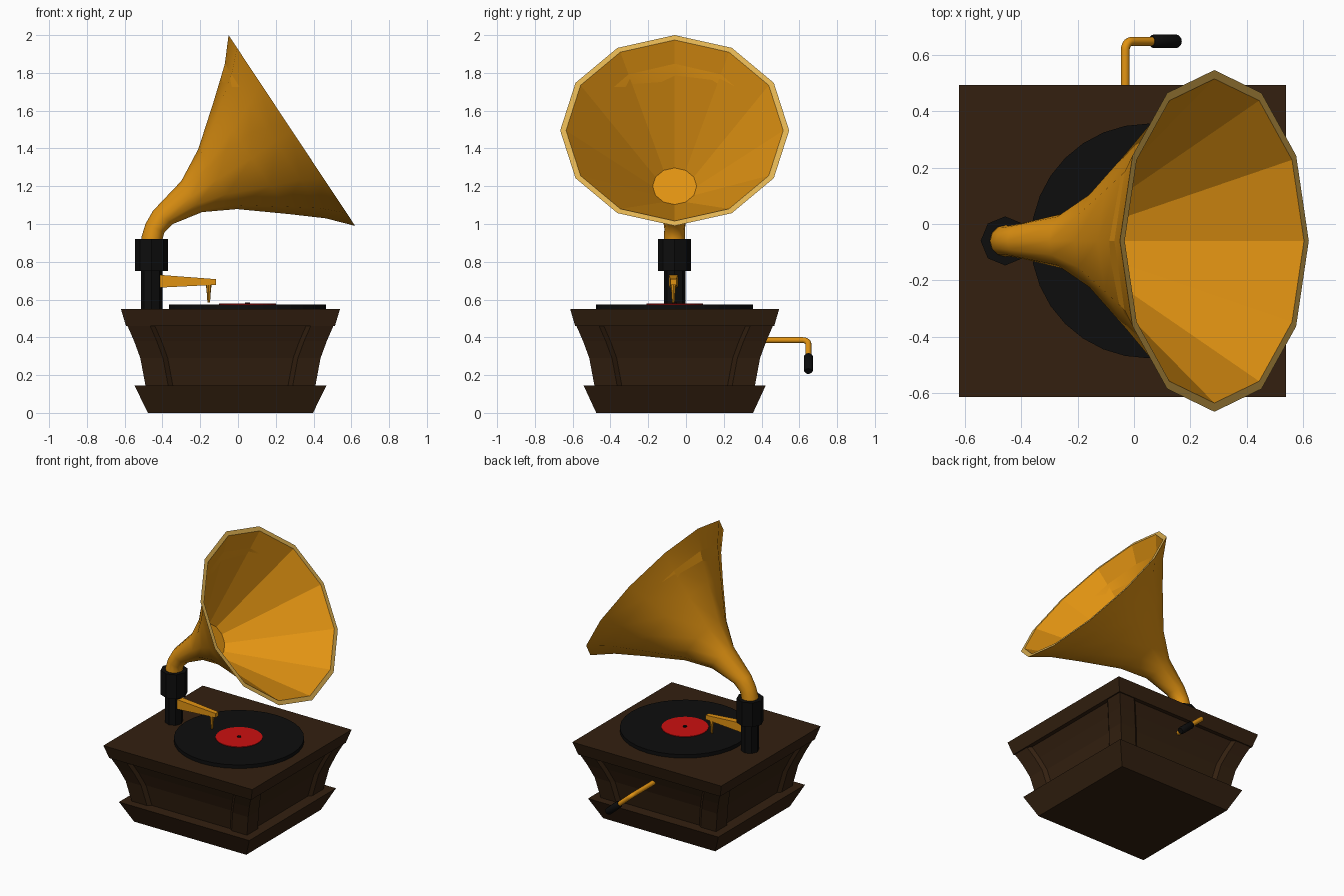
import bpy, bmesh, math
from mathutils import Vector

if "Cube" in bpy.data.objects:
    bpy.data.objects.remove(bpy.data.objects["Cube"])

CX, CY = -0.04, -0.06          # cabinet centre
PX = -0.457                    # pillar centre x


def material(name, rgb):
    m = bpy.data.materials.new(name)
    m.diffuse_color = (*rgb, 1)
    m.use_nodes = True
    m.node_tree.nodes["Principled BSDF"].inputs["Base Color"].default_value = m.diffuse_color
    return m


WOOD = material("dark_wood", (0.033, 0.0144, 0.005))
BLACK = material("black", (0.004, 0.004, 0.004))
RED = material("label_red", (0.60, 0.005, 0.005))
GOLD = material("brass", (0.75, 0.29, 0.006))
PALE = material("pale_brass", (0.75, 0.45, 0.085))


def loft(name, rings, *mats):
    """Skin a list of equal-length point rings and cap both ends."""
    bm = bmesh.new()
    vs = [[bm.verts.new(p) for p in r] for r in rings]
    n = len(vs[0])
    for k, (a, b) in enumerate(zip(vs, vs[1:])):
        for i in range(n):
            f = bm.faces.new((a[i], a[(i + 1) % n], b[(i + 1) % n], b[i]))
            f.material_index = 0
    bm.faces.new(vs[0][::-1])
    bm.faces.new(vs[-1])
    bmesh.ops.recalc_face_normals(bm, faces=bm.faces)
    me = bpy.data.meshes.new(name)
    bm.to_mesh(me)
    bm.free()
    ob = bpy.data.objects.new(name, me)
    bpy.context.collection.objects.link(ob)
    for m in mats:
        me.materials.append(m)
    return ob


def rect(hx, hy, z):
    return [(CX + sx * hx, CY + sy * hy, z) for sx, sy in ((-1, -1), (1, -1), (1, 1), (-1, 1))]


def circle(c, axis, r, n, ref=(1, 0, 0)):
    axis = Vector(axis).normalized()
    u = Vector(ref)
    u = (u - axis * u.dot(axis)).normalized()
    v = axis.cross(u)
    return [Vector(c) + r * (math.cos(t) * u + math.sin(t) * v)
            for t in (2 * math.pi * i / n for i in range(n))]


def turned(name, x, profile, n, mat):
    return loft(name, [circle((x, CY, z), (0, 0, 1), r, n) for r, z in profile], mat)


def smooth(ob, angle=40):
    bpy.ops.object.select_all(action='DESELECT')
    ob.select_set(True)
    bpy.context.view_layer.objects.active = ob
    bpy.ops.object.shade_smooth_by_angle(angle=math.radians(angle))


# Cabinet: flared plinth, curved body, top slab
loft("plinth", [rect(0.437, 0.415, 0), rect(0.508, 0.482, 0.145)], WOOD)
loft("top_slab", [rect(0.553, 0.527, 0.46), rect(0.58, 0.553, 0.55)], WOOD)


def body_ring(h, z):
    """Rectangle with corner posts standing proud of recessed panels."""
    x, y = h, h - 0.025
    q = [(x - .02, y - .145), (x, y - .12), (x, y), (x - .12, y), (x - .145, y - .02)]
    pts = q + [(-a, b) for a, b in q[::-1]]
    pts += [(-a, -b) for a, b in pts]
    return [(CX + a, CY + b, z) for a, b in pts]


loft("cabinet_body", [body_ring(h, z) for z, h in
                      ((0.14, 0.449), (0.29, 0.477), (0.38, 0.51), (0.465, 0.547))], WOOD)

# Record, label and spindle
turned("record", 0.05, [(0.416, 0.548), (0.416, 0.575)], 32, BLACK)
turned("record_label", 0.05, [(0.15, 0.573), (0.15, 0.579)], 32, RED)
turned("spindle", 0.05, [(0.013, 0.57), (0.013, 0.585)], 8, BLACK)

# Pillar with collar
turned("pillar", PX, [(0.057, 0.545), (0.057, 0.76)], 8, BLACK)
turned("pillar_collar", PX, [(0.087, 0.75), (0.087, 0.92)], 8, BLACK)

# Tapered tonearm and needle
loft("tonearm", [[(x, CY - 0.007 + s * w, z) for s, z in ((-1, lo), (1, lo), (1, hi), (-1, hi))]
                 for x, w, lo, hi in ((-0.42, 0.024, 0.663, 0.731),
                                      (-0.117, 0.016, 0.678, 0.708))], GOLD)
loft("needle", [circle((-0.155, CY - 0.007, z), (0, 0, 1), r, 8)
                for z, r in ((0.69, 0.016), (0.63, 0.010), (0.585, 0.007))], GOLD)


# Horn: each ring is a circle between an upper and a lower profile point (x, z)
def horn_ring(ux, uz, lx, lz, n=12):
    up, lo = Vector((ux, CY, uz)), Vector((lx, CY, lz))
    c, d = (up + lo) / 2, (up - lo) / 2
    side = Vector((0, d.length, 0))
    return [c + math.cos(t) * d + math.sin(t) * side
            for t in (2 * math.pi * i / n for i in range(n))]


OUTER = [(-.513, .90, -.40, .90), (-.510, .935, -.399, .922), (-.490, 1.0, -.390, .955),
         (-.450, 1.07, -.345, 1.0), (-.30, 1.228, -.19, 1.063), (-.21, 1.397, -.005, 1.079),
         (-.13, 1.645, .275, 1.052), (-.07, 1.845, .465, 1.03), (-.05, 2.0, .62, .99)]
INNER = [(-.033, 1.974, .603, 1.016), (-.23, 1.297, -.10, 1.103)]
horn = loft("horn", [horn_ring(*p) for p in OUTER + INNER], GOLD, PALE)
outer_faces = (len(OUTER) - 1) * 12
for p in horn.data.polygons:
    p.use_smooth = p.index < outer_faces               # outside smooth, inside faceted
    if outer_faces <= p.index < outer_faces + 12:      # flat rim band
        p.material_index = 1

# Crank: bent rod behind the cabinet with a slanted grip
pivot = Vector((-0.031, 0.648, 0.385))
arm = Vector((0.186, 0, -0.163)).normalized()
back = Vector((0, 1, 0))
R = 0.03
path = [(Vector((pivot.x, 0.36, pivot.z)), back)]
for i in range(6):
    t = math.pi / 2 * i / 5
    path.append((pivot - R * back + R * arm + R * (math.sin(t) * back - math.cos(t) * arm),
                 math.cos(t) * back + math.sin(t) * arm))
path.append((pivot + arm * 0.15, arm))
ref = back.cross(arm)
smooth(loft("crank_rod", [circle(c, a, 0.016, 12, ref) for c, a in path], GOLD), 50)
smooth(loft("crank_grip", [circle(pivot + arm * s, arm, r, 12, ref) for s, r in
                           ((.125, .019), (.133, .024), (.242, .024), (.250, .019))], BLACK), 35)
